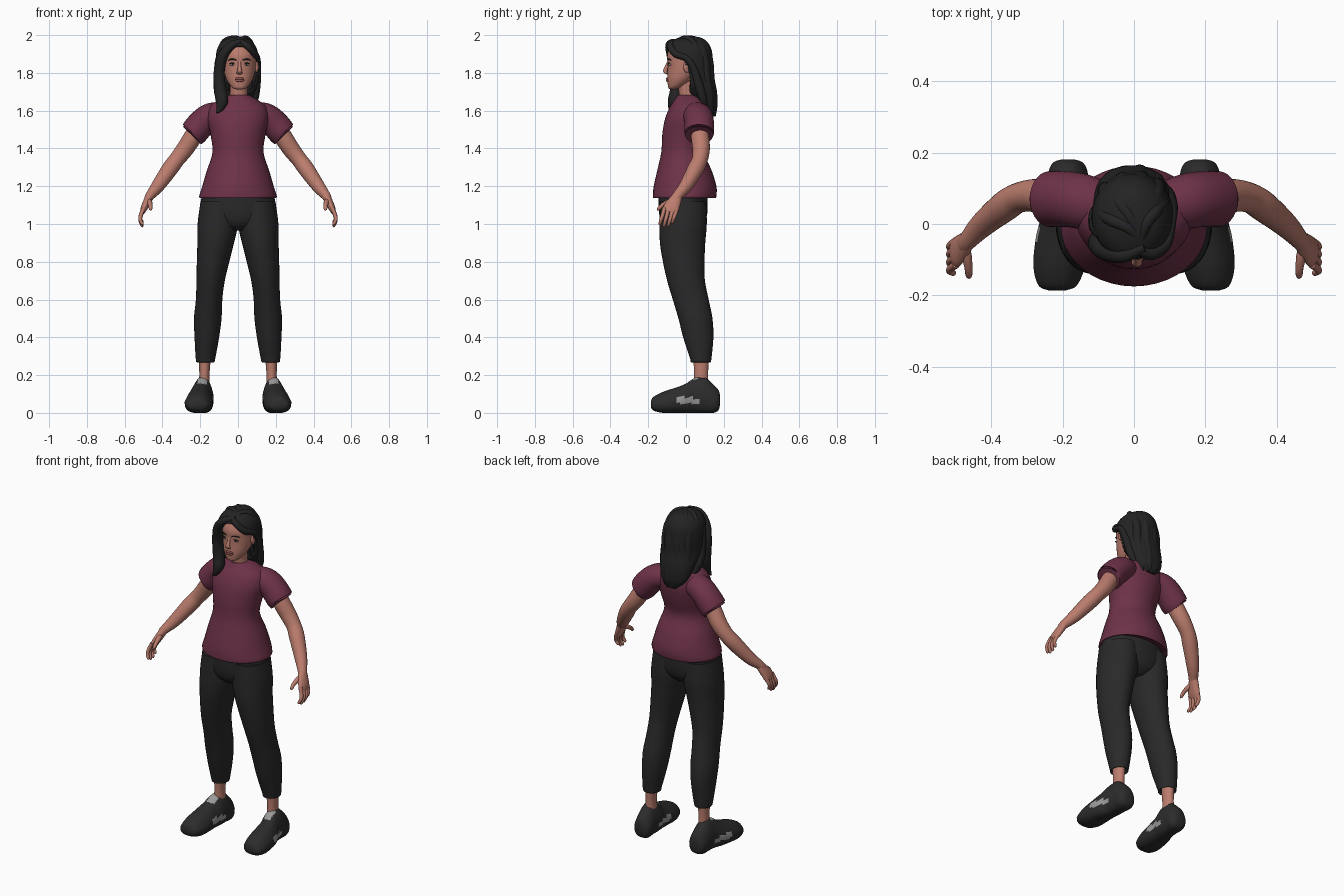
import bpy, bmesh, math
from mathutils import Vector

X, Y, Z = Vector((1, 0, 0)), Vector((0, 1, 0)), Vector((0, 0, 1))


def material(name, r, g, b):
    m = bpy.data.materials.new(name)
    m.diffuse_color = (r, g, b, 1)
    return m


SKIN = material("skin", 0.50, 0.205, 0.155)
LIP = material("lips", 0.33, 0.10, 0.09)
HAIR = material("hair_black", 0.017, 0.017, 0.018)
EYE = material("eye_white", 0.50, 0.46, 0.44)
SHIRT = material("maroon_cloth", 0.155, 0.032, 0.066)
PANTS = material("charcoal_cloth", 0.022, 0.022, 0.023)
SHOE = material("shoe_black", 0.025, 0.025, 0.026)
PATCH = material("light_grey", 0.32, 0.32, 0.32)


def spline(pts, steps):
    """Catmull-Rom through points that also carry radii."""
    out = []
    for i in range(len(pts) - 1):
        a, b = pts[max(i - 1, 0)], pts[i]
        c, d = pts[i + 1], pts[min(i + 2, len(pts) - 1)]
        for s in range(steps):
            t = s / steps
            out.append([0.5 * (2 * q + (r - p) * t + (2 * p - 5 * q + 4 * r - w) * t * t
                               + (3 * q - p - 3 * r + w) * t ** 3)
                        for p, q, r, w in zip(a, b, c, d)])
    return out + [list(pts[-1])]


def loft(name, mats, pts, axes=None, n=24, steps=4, power=2.0, taper=0.0,
         mirror=False, rule=None, cut=None):
    """Skin elliptical rings (x, y, z, ra, rb); without axes they follow the path."""
    rows = spline([p if len(p) == 5 else (*p, p[3]) for p in pts], steps)
    bm, rings = bmesh.new(), []
    for i, (x, y, z, ra, rb) in enumerate(rows):
        if axes:
            u, v = axes
        else:
            t = Vector(rows[min(i + 1, len(rows) - 1)][:3]) - Vector(rows[max(i - 1, 0)][:3])
            t.normalize()
            u = Y.cross(t).normalized()
            v = t.cross(u)
        ring = []
        for k in range(n):
            a = 2 * math.pi * k / n
            c, s = (math.copysign(abs(f) ** (2 / power), f) for f in (math.cos(a), math.sin(a)))
            c *= 1 - taper * max(s, 0)
            ring.append(bm.verts.new(Vector((x, y, z)) + u * c * max(ra, .002) + v * s * max(rb, .002)))
        rings.append(ring)
    for p, q in zip(rings, rings[1:]):
        for k in range(n):
            bm.faces.new((p[k], p[(k + 1) % n], q[(k + 1) % n], q[k]))
    bm.faces.new(rings[0])
    bm.faces.new(rings[-1])
    bmesh.ops.recalc_face_normals(bm, faces=bm.faces)
    if rule:
        for f in bm.faces:
            f.material_index = int(rule(f.calc_center_median(), f.normal))
    if cut:
        bmesh.ops.delete(bm, geom=[f for f in bm.faces if cut(f.calc_center_median())], context='FACES')
    return finish(name, bm, mats, mirror)


def finish(name, bm, mats, mirror=False):
    me = bpy.data.meshes.new(name)
    bm.to_mesh(me)
    bm.free()
    ob = bpy.data.objects.new(name, me)
    bpy.context.collection.objects.link(ob)
    for m in mats:
        me.materials.append(m)
    bpy.ops.object.select_all(action='DESELECT')
    ob.select_set(True)
    bpy.context.view_layer.objects.active = ob
    bpy.ops.object.shade_smooth_by_angle(angle=math.radians(50))
    if mirror:
        ob.modifiers.new("mirror", 'MIRROR')
    return ob


def ball(name, mat, centre, size):
    bm = bmesh.new()
    bmesh.ops.create_uvsphere(bm, u_segments=16, v_segments=10, radius=1)
    for v in bm.verts:
        v.co = Vector(a * s + c for a, s, c in zip(v.co, size, centre))
    return finish(name, bm, [mat])


FLAT = (X, Y)

# Shirt body and sleeves
loft("shirt", [SHIRT], [
    (0, -.008, 1.15, .185, .15), (0, -.008, 1.137, .2, .163), (0, -.007, 1.15, .205, .168),
    (0, -.005, 1.2, .189, .166), (0, -.008, 1.28, .166, .145), (0, -.016, 1.38, .135, .115),
    (0, .0, 1.48, .147, .125), (0, .015, 1.56, .163, .125), (0, .025, 1.62, .15, .11),
    (0, .025, 1.657, .105, .085), (0, .018, 1.682, .06, .062)], FLAT, n=40)
loft("sleeve", [SHIRT], [
    (.07, .045, 1.58, .065), (.14, .062, 1.572, .07, .077), (.19, .07, 1.535, .074, .078),
    (.236, .07, 1.48, .073, .078), (.234, .07, 1.484, .06, .064)], n=28, mirror=True)

# Trousers
loft("hips", [PANTS], [
    (0, -.015, .965, .05, .07), (0, -.015, 1.0, .15, .11), (0, -.015, 1.06, .2, .128),
    (0, -.015, 1.16, .19, .13)], FLAT, n=40)
loft("trouser_leg", [PANTS], [
    (.172, .078, .285, .036, .042), (.172, .078, .268, .046, .052), (.172, .078, .29, .052, .057),
    (.165, .065, .4, .065, .08), (.16, .05, .5, .073, .09), (.153, .025, .6, .07, .095),
    (.145, 0, .7, .075, .1), (.132, -.012, .8, .086, .11), (.118, -.018, .9, .097, .12),
    (.107, -.015, 1.0, .107, .125), (.1, -.015, 1.12, .098, .122)], FLAT, n=32, mirror=True)
loft("ankle", [SKIN], [(.178, .08, .13, .03, .042), (.178, .08, .2, .027, .037),
                       (.175, .08, .3, .032, .042)], FLAT, n=20, mirror=True)


# Shoes with light side flashes and tongue
def shoe_patch(c, nrm):
    side = -.055 < c.y < .07 and .05 < c.z < .085 - .1 * abs(c.y - .0) and abs(nrm.x) > .4
    tongue = c.z > .152 and .0 < c.y < .06 and nrm.z > .3 and abs(c.x - .188) < .025
    return side or tongue


shoe = [(-.186, .215, .025, .03, .06), (-.172, .214, .054, .012, .085), (-.12, .21, .072, 0, .112),
        (-.05, .205, .072, 0, .135), (0, .2, .066, 0, .155), (.045, .19, .06, 0, .185),
        (.1, .187, .057, 0, .187), (.145, .185, .055, 0, .15), (.172, .185, .042, .015, .12),
        (.181, .185, .018, .05, .09)]
loft("shoe", [SHOE, PATCH], [(x, y, (lo + hi) / 2, w, (hi - lo) / 2) for y, x, w, lo, hi in shoe],
     (-X, Z), n=48, steps=6, power=2.7, taper=.35, mirror=True, rule=shoe_patch)

# Arms and hands
loft("arm", [SKIN], [
    (.19, .07, 1.545, .045), (.24, .075, 1.46, .048), (.282, .08, 1.395, .046), (.325, .073, 1.34, .042),
    (.362, .05, 1.29, .043), (.425, -.002, 1.20, .035), (.465, -.045, 1.15, .025, .027),
    (.475, -.056, 1.13, .022, .028)], mirror=True)
loft("palm", [SKIN], [
    (.464, -.043, 1.152, .022, .025), (.48, -.06, 1.12, .021, .035), (.497, -.078, 1.085, .018, .042),
    (.506, -.088, 1.062, .012, .038)], n=20, mirror=True)
for i, (y, length) in enumerate([(-.122, .07), (-.1, .08), (-.077, .077), (-.056, .062)]):
    loft(f"finger_{i + 1}", [SKIN], [
        (.499, y + .008, 1.085, .011), (.514, y - .002, 1.075 - length * .4, .0105),
        (.517, y - .01, 1.075 - length * .75, .0095), (.506, y - .016, 1.07 - length, .008),
        (.502, y - .017, 1.066 - length, .002)], n=12, mirror=True)
loft("thumb", [SKIN], [
    (.476, -.06, 1.13, .014), (.468, -.095, 1.115, .014), (.464, -.127, 1.098, .011),
    (.463, -.145, 1.08, .009), (.463, -.152, 1.072, .002)], n=12, mirror=True)

# Neck and head
loft("neck", [SKIN], [(.003, .022, 1.63, .054, .055), (.004, .01, 1.69, .046, .047),
                      (.006, .0, 1.78, .048, .05)], FLAT)
loft("head", [SKIN], [
    (.008, -.07, 1.712, .014, .012), (.008, -.062, 1.72, .036, .031), (.008, -.043, 1.742, .056, .054),
    (.008, -.022, 1.775, .073, .077), (.008, 0, 1.82, .085, .097), (.008, .005, 1.86, .089, .103),
    (.008, .01, 1.9, .09, .108), (.008, .015, 1.95, .073, .09), (.008, .015, 1.98, .035, .045)],
     FLAT, n=40)
loft("nose", [SKIN], [
    (.008, -.092, 1.862, .008, .006), (.008, -.101, 1.838, .008, .009), (.008, -.11, 1.812, .013, .011),
    (.008, -.105, 1.798, .015, .008), (.008, -.096, 1.792, .008, .004)], FLAT, n=16)
for name, z, r in [("upper_lip", 1.77, .0055), ("lower_lip", 1.76, .0065)]:
    loft(name, [LIP], [(-.02, -.088, 1.766, .002), (-.006, -.097, z, r), (.008, -.1, z, r),
                       (.022, -.097, z, r), (.036, -.088, 1.766, .002)], n=10)
for side, s in [("right", -1), ("left", 1)]:
    x = .008 + s * .037
    ball(side + "_eye", EYE, (x, -.084, 1.845), (.016, .009, .0075))
    ball(side + "_iris", HAIR, (x, -.0905, 1.845), (.006, .004, .006))
    loft(side + "_lash", [HAIR], [(x - .017, -.087, 1.847, .002), (x, -.094, 1.853, .0025),
                                  (x + .017, -.087, 1.847, .002)], n=8)
    loft(side + "_brow", [HAIR], [(.008 + s * .017, -.097, 1.867, .003), (.008 + s * .038, -.093, 1.873, .004),
                                  (.008 + s * .06, -.078, 1.867, .002)], n=8)
    ball(side + "_ear", SKIN, (.008 + s * .09, .005, 1.832), (.011, .019, .031))


# Hair shell with an opening for the face
def face_opening(c):
    edge = .02 - 4.1 * max(c.z - 1.78, 0) ** 2
    return c.z < 1.945 and c.y < edge


shell = loft("hair_shell", [HAIR], [
    (-.004, .02, 1.994, .01, .012), (-.004, .02, 1.986, .045, .06), (-.005, .014, 1.962, .083, .1),
    (-.005, .014, 1.92, .107, .122), (-.004, .018, 1.85, .115, .125), (-.004, .035, 1.78, .112, .113),
    (-.005, .085, 1.7, .104, .078), (-.005, .115, 1.62, .08, .048), (0, .135, 1.568, .03, .015)],
    FLAT, n=72, steps=8, cut=face_opening)
solid = shell.modifiers.new("thickness", 'SOLIDIFY')
solid.thickness, solid.offset = .012, -1

# Locks framing the face, side fill, and back strands
loft("left_front_lock", [HAIR], [
    (.01, -.07, 1.965, .015), (.05, -.083, 1.942, .018), (.088, -.055, 1.9, .018), (.102, .01, 1.872, .017),
    (.103, .045, 1.81, .02), (.095, .07, 1.73, .024), (.085, .09, 1.66, .022), (.07, .11, 1.6, .004)], n=16)
loft("right_front_lock", [HAIR], [
    (.03, -.065, 1.968, .013), (-.03, -.088, 1.948, .021), (-.08, -.075, 1.89, .027), (-.1, -.055, 1.8, .029),
    (-.093, -.052, 1.71, .033), (-.085, -.064, 1.65, .033), (-.097, -.075, 1.61, .019),
    (-.115, -.08, 1.588, .003)], n=20)
loft("right_side_lock", [HAIR], [
    (-.085, -.03, 1.92, .02), (-.1, -.01, 1.85, .024), (-.1, 0, 1.76, .028), (-.095, .03, 1.69, .03),
    (-.08, .07, 1.62, .012), (-.075, .08, 1.595, .003)], n=16)
for i, x in enumerate([-.075, -.03, .018, .062]):
    d = .028 * (abs(x) / .07) ** 2
    loft(f"back_strand_{i + 1}", [HAIR], [
        (x * .4, .035, 1.973, .018), (x * .9, .1 - d, 1.93, .024), (x, .122 - d, 1.85, .026),
        (x, .126 - d, 1.77, .027), (x * .95, .14 - d, 1.69, .027), (x * .85, .148 - d, 1.62, .02),
        (x * .6 + .01, .155 - d, 1.57, .004)], n=16)
for i, (x, y) in enumerate([(-.07, .0), (-.045, .05), (.06, .02)]):
    loft(f"crown_strand_{i + 1}", [HAIR], [
        (.02, -.05, 1.968, .01), (x * .4 + .01, y * .5 - .01, 1.982, .016), (x, y + .015, 1.964, .018),
        (x * 1.35, y + .04, 1.9, .018), (x * 1.35, y + .05, 1.83, .004)], n=14)
